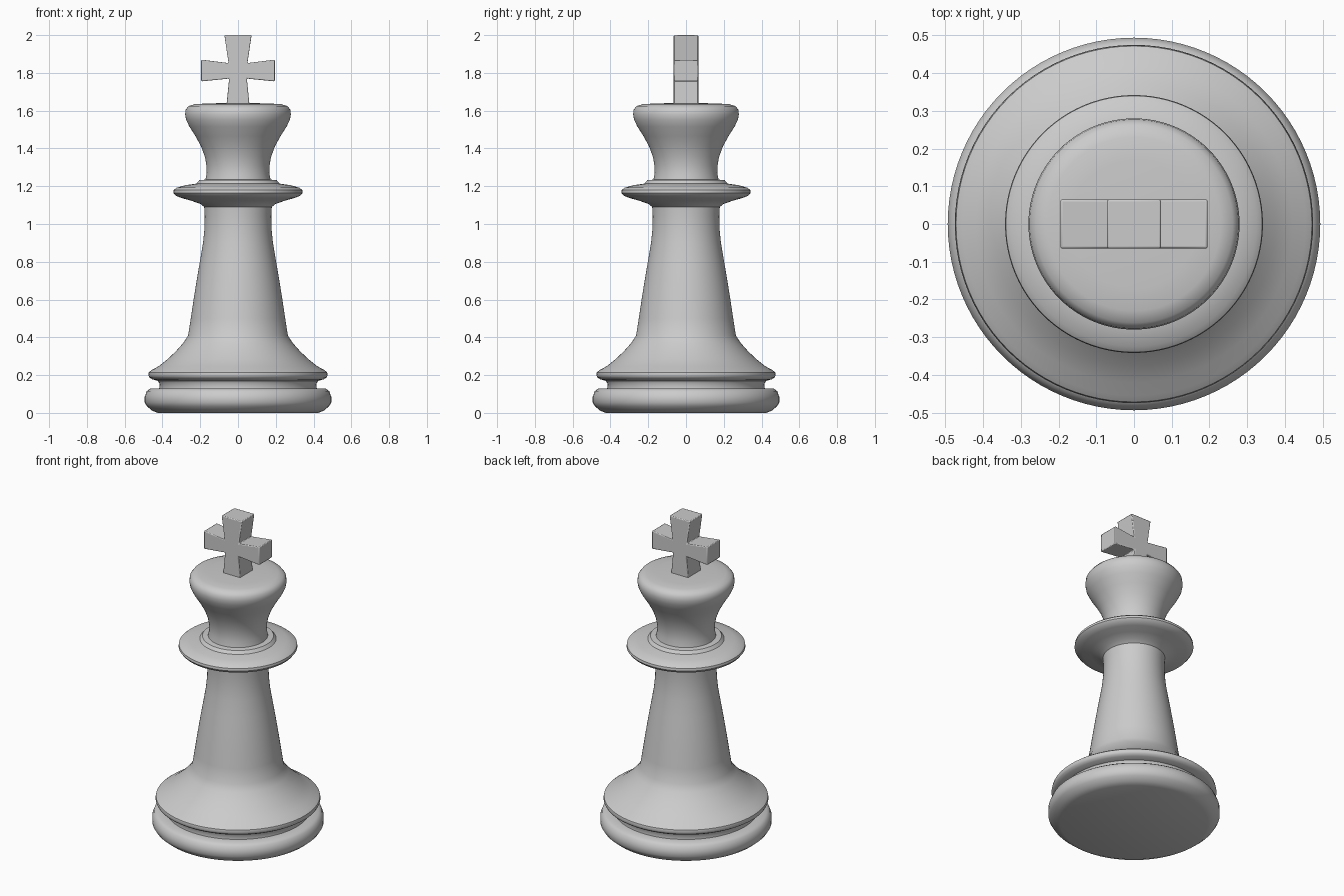
import bpy, bmesh, math

if "Cube" in bpy.data.objects:
    bpy.data.objects.remove(bpy.data.objects["Cube"])


def finish(bm, name, angle):
    bmesh.ops.recalc_face_normals(bm, faces=bm.faces)
    me = bpy.data.meshes.new(name)
    bm.to_mesh(me)
    bm.free()
    ob = bpy.data.objects.new(name, me)
    bpy.context.collection.objects.link(ob)
    bpy.ops.object.select_all(action='DESELECT')
    ob.select_set(True)
    bpy.context.view_layer.objects.active = ob
    bpy.ops.object.shade_smooth_by_angle(angle=math.radians(angle))
    return ob


def lathe(name, profile, sides=96, angle=40):
    """Revolve (radius, z) points about z; both ends sit on the axis."""
    bm = bmesh.new()
    vs = [bm.verts.new((r, 0, z)) for r, z in profile]
    es = [bm.edges.new(p) for p in zip(vs, vs[1:])]
    bmesh.ops.spin(bm, geom=vs + es, cent=(0, 0, 0), axis=(0, 0, 1),
                   angle=2 * math.pi, steps=sides, use_merge=True)
    bmesh.ops.remove_doubles(bm, verts=bm.verts, dist=1e-4)
    return finish(bm, name, angle)


# Whole turned body: foot, groove, upper ring, stem, collar and head
lathe("turned_body", [
    # foot
    (0, 0), (0.425, 0), (0.455, 0.012), (0.482, 0.035), (0.494, 0.055),
    (0.494, 0.085), (0.483, 0.115), (0.465, 0.128), (0.417, 0.13),
    # groove and upper ring
    (0.415, 0.155), (0.425, 0.17), (0.455, 0.178), (0.47, 0.188),
    (0.475, 0.2), (0.472, 0.215), (0.455, 0.228), (0.42, 0.247),
    # flare and stem
    (0.375, 0.283), (0.33, 0.325), (0.29, 0.37), (0.264, 0.41),
    (0.25, 0.5), (0.235, 0.6), (0.219, 0.7), (0.202, 0.8), (0.185, 0.9),
    (0.178, 0.97), (0.176, 1.04), (0.179, 1.09),
    # collar
    (0.2, 1.107), (0.25, 1.124), (0.3, 1.138), (0.33, 1.15), (0.342, 1.165),
    (0.34, 1.18), (0.325, 1.192), (0.28, 1.205), (0.22, 1.214),
    (0.205, 1.232), (0.172, 1.235),
    # head
    (0.166, 1.27), (0.167, 1.31), (0.175, 1.355), (0.195, 1.41),
    (0.225, 1.465), (0.257, 1.515), (0.275, 1.552), (0.28, 1.58),
    (0.277, 1.605), (0.262, 1.624), (0.23, 1.634), (0.17, 1.638), (0, 1.642),
])

# Flared cross on top: half outline mirrored across x, then extruded
half = [(0.062, 1.62), (0.047, 1.77), (0.195, 1.755),
        (0.195, 1.87), (0.05, 1.852), (0.072, 2.0)]
outline = half + [(-x, z) for x, z in reversed(half)]
bm = bmesh.new()
face = bm.faces.new([bm.verts.new((x, -0.065, z)) for x, z in outline])
new = bmesh.ops.extrude_face_region(bm, geom=[face], use_keep_orig=True)["geom"]
bmesh.ops.translate(bm, vec=(0, 0.13, 0),
                    verts=[v for v in new if isinstance(v, bmesh.types.BMVert)])
cross = finish(bm, "top_cross", 30)
bev = cross.modifiers.new("soft_edges", 'BEVEL')
bev.width = 0.005
bev.segments = 2
bev.limit_method = 'ANGLE'
